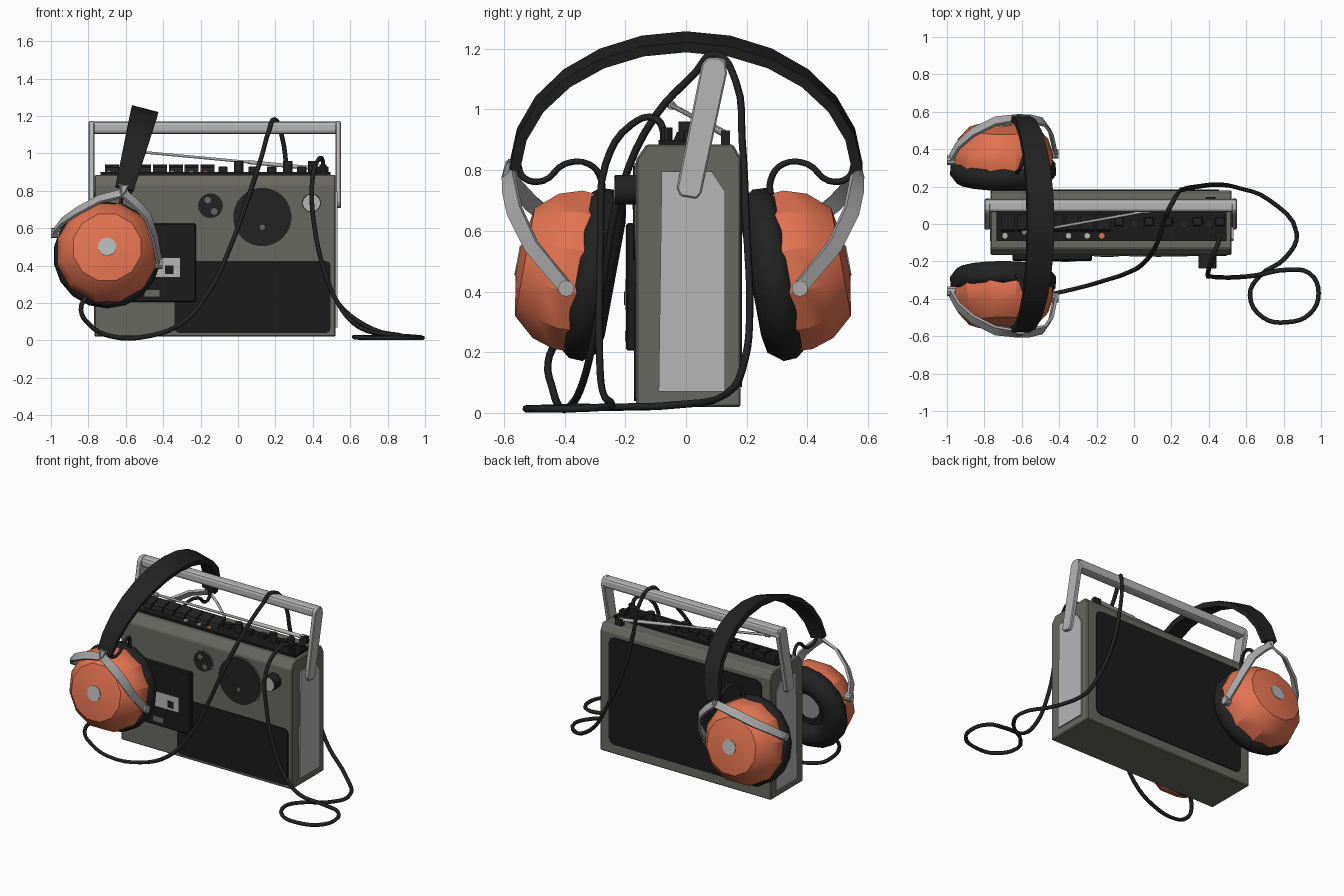
import bpy, bmesh, math
from mathutils import Vector, Matrix

cube = bpy.data.objects.get("Cube")
if cube:
    bpy.data.objects.remove(cube, do_unlink=True)


def material(name, r, g, b):
    m = bpy.data.materials.new(name)
    m.use_nodes = True
    m.diffuse_color = (r, g, b, 1)
    m.node_tree.nodes["Principled BSDF"].inputs["Base Color"].default_value = (r, g, b, 1)
    return m


CASE = material("olive grey", .14, .14, .12)
BLACK = material("soft black", .016, .016, .016)
DARK = material("panel black", .011, .011, .011)
SILVER = material("light grey", .47, .47, .47)
STEEL = material("yoke grey", .4, .4, .4)
ORANGE = material("orange", .76, .17, .08)


def finish(name, bm, mat, smooth=None, bevel=0):
    bmesh.ops.recalc_face_normals(bm, faces=bm.faces)
    me = bpy.data.meshes.new(name)
    bm.to_mesh(me)
    bm.free()
    me.materials.append(mat)
    ob = bpy.data.objects.new(name, me)
    bpy.context.scene.collection.objects.link(ob)
    if bevel:
        mod = ob.modifiers.new("soft edges", "BEVEL")
        mod.width, mod.segments = bevel, 1
    if smooth:
        bpy.ops.object.select_all(action="DESELECT")
        ob.select_set(True)
        bpy.context.view_layer.objects.active = ob
        bpy.ops.object.shade_smooth_by_angle(angle=math.radians(smooth))
    return ob


def prism(name, pts, axis, lo, hi, mat, bevel=0):
    """Extrude a flat outline along x, y or z."""
    place = {"x": lambda p, d: (d, p[0], p[1]),
             "y": lambda p, d: (p[0], d, p[1]),
             "z": lambda p, d: (p[0], p[1], d)}[axis]
    bm = bmesh.new()
    a, b = ([bm.verts.new(place(p, d)) for p in pts] for d in (lo, hi))
    bm.faces.new(a)
    bm.faces.new(b)
    for i in range(len(pts)):
        j = (i + 1) % len(pts)
        bm.faces.new((a[i], a[j], b[j], b[i]))
    return finish(name, bm, mat, bevel=bevel)


def rect(u0, u1, v0, v1, r=0):
    """Rectangle outline, with rounded corners when r is given."""
    if not r:
        return [(u0, v0), (u1, v0), (u1, v1), (u0, v1)]
    out = []
    corners = ((u1 - r, v1 - r), (u0 + r, v1 - r), (u0 + r, v0 + r), (u1 - r, v0 + r))
    for q, (cu, cv) in enumerate(corners):
        for k in range(3):
            t = (q + k / 2) * math.pi / 2
            out.append((cu + r * math.cos(t), cv + r * math.sin(t)))
    return out


def lathe(name, profile, centre, axis, mat, sides=12, smooth=35):
    """Revolve (radius, height) pairs about an axis."""
    bm = bmesh.new()
    rings = []
    for r, h in profile:
        rings.append([bm.verts.new((r * math.cos(t), r * math.sin(t), h))
                      for t in (math.tau * (i + .5) / sides for i in range(sides))])
    for a, b in zip(rings, rings[1:]):
        for i in range(sides):
            j = (i + 1) % sides
            bm.faces.new((a[i], a[j], b[j], b[i]))
    bm.faces.new(rings[0])
    bm.faces.new(rings[-1])
    rot = Vector(axis).to_track_quat("Z", "Y").to_matrix().to_4x4()
    bm.transform(Matrix.Translation(centre) @ rot)
    return finish(name, bm, mat, smooth)


def disc(name, r, centre, axis, depth, mat, sides=20):
    return lathe(name, [(r, 0), (r, depth)], centre, axis, mat, sides)


def strap(name, path, hub, widths, thick, mat):
    """Flat band along a path, its broad side facing away from the hub."""
    path = [Vector(p) for p in path]
    bm = bmesh.new()
    rings = []
    for i, p in enumerate(path):
        tangent = (path[min(i + 1, len(path) - 1)] - path[max(i - 1, 0)]).normalized()
        side = tangent.cross(p - Vector(hub)).normalized()
        out = side.cross(tangent) * thick / 2
        side *= widths[i] / 2
        rings.append([bm.verts.new(p + v) for v in (side + out, out - side, -side - out, side - out)])
    for a, b in zip(rings, rings[1:]):
        for i in range(4):
            j = (i + 1) % 4
            bm.faces.new((a[i], a[j], b[j], b[i]))
    bm.faces.new(rings[0])
    bm.faces.new(rings[-1])
    return finish(name, bm, mat, 35)


def cable(name, pts, r, mat):
    cu = bpy.data.curves.new(name, "CURVE")
    cu.dimensions = "3D"
    cu.bevel_depth, cu.bevel_resolution, cu.resolution_u = r, 1, 4
    cu.use_fill_caps = True
    sp = cu.splines.new("BEZIER")
    sp.bezier_points.add(len(pts) - 1)
    for bp, p in zip(sp.bezier_points, pts):
        bp.co = p
        bp.handle_left_type = bp.handle_right_type = "AUTO"
    cu.materials.append(mat)
    ob = bpy.data.objects.new(name, cu)
    bpy.context.scene.collection.objects.link(ob)


# Player case and its panels
prism("case", [(-.165, .02), (.18, .02), (.18, .84), (.155, .885), (-.13, .885), (-.165, .835)],
      "x", -.767, .522, CASE, .006)
prism("speaker_grille", rect(-.34, .495, .04, .425, .025), "y", -.171, -.16, DARK)
prism("back_panel", rect(-.7, .455, .085, .815, .04), "y", .175, .185, DARK)
for s, x in ((-1, -.767), (1, .522)):
    prism("side_panel", [(-.09, .07), (.128, .07), (.128, .73), (.085, .795), (-.08, .795)],
          "x", x - .004, x + .004 + s * .005, SILVER)

# Tape door with window
prism("tape_door", rect(-.65, -.225, .205, .625), "y", -.197, -.15, DARK, .006)
prism("tape_window", rect(-.52, -.31, .34, .44), "y", -.201, -.196, SILVER)
prism("tape_hub_window", rect(-.39, -.345, .355, .4), "y", -.204, -.2, DARK)
prism("tape_label", rect(-.5, -.42, .235, .27), "y", -.201, -.196, CASE)

# Dials and knob on the front
front = (0, -1, 0)
for label, x, z, r in (("speaker_dial", .13, .66, .165), ("meter", -.147, .72, .075)):
    disc(label + "_rim", r, (x, -.16, z), front, .01, CASE, 28)
    disc(label, r - .009, (x, -.16, z), front, .014, BLACK, 28)
disc("speaker_dial_dot", .014, (.13, -.17, .605), front, .007, CASE, 10)
for dx, dz in ((-.015, .03), (.02, -.03)):
    disc("meter_mark", .018, (-.147 + dx, -.17, .72 + dz), front, .006, CASE, 10)
disc("tuning_knob", .05, (.393, -.16, .735), front, .074, BLACK, 16)
disc("tuning_knob_face", .046, (.393, -.23, .735), front, .008, SILVER, 16)

# Control deck with keys, switches and knobs
prism("control_deck", rect(-.735, .495, -.09, .07), "z", .87, .9, DARK)
for i in range(7):
    x = -.71 + i * .085
    prism("key", [(-.045, .89), (.05, .89), (.05, .94), (-.03, .925)], "x", x, x + .075, BLACK)
for x in (-.08, .08, .18, .34, .46):
    prism("switch", rect(x - .025, x + .025, -.01, .035), "z", .89, .93, BLACK, .004)
for x in (.005, .267, .4):
    disc("deck_knob", .026, (x, 0, .89), (0, 0, 1), .07, BLACK, 12)
for x, mat in ((-.69, SILVER), (-.35, SILVER), (-.25, SILVER), (-.172, ORANGE)):
    disc("indicator", .015, (x, -.063, .9), (0, 0, 1), .008, mat, 10)

# Carry handle
arm = [(-.03, .74), (-.018, .715), (.035, .706), (.05, .725), (.135, 1.12), (.13, 1.155),
       (.11, 1.172), (.075, 1.172), (.052, 1.15)]
for x0, x1 in ((-.8, -.768), (.522, .55)):
    prism("handle_arm", arm, "x", x0, x1, SILVER, .005)
prism("handle_bar", rect(.063, .133, 1.105, 1.17, .018), "x", -.785, .535, SILVER)

# Antenna
root, tip = Vector((.41, .128, .92)), Vector((-.6, -.05, 1.015))
cable("antenna", [root, tip], .008, STEEL)
cable("antenna_sleeve", [root, root.lerp(tip, .35)], .012, SILVER)
disc("antenna_tip", .014, tip, root - tip, .03, SILVER, 10)
prism("antenna_base", rect(.385, .435, .115, .145), "z", .87, .93, BLACK)

# Headband, leaning to the side
N = 12
band = []
for i in range(N + 1):
    t = math.radians(-88 + 176 * i / N)
    z = .795 + .428 * math.cos(t)
    band.append((-.61 + (z - .8) * .26, .565 * math.sin(t), z))
strap("headband", band, (-.636, 0, .7),
      [.1 + .045 * math.sin(math.pi * i / N) for i in range(N + 1)], .034, BLACK)

# Ear cups, pads, yokes and leads, one set on each side
long_arm = [(-.61, .57, .83), (-.625, .575, .785), (-.74, .56, .755), (-.86, .5, .69),
            (-.94, .43, .635), (-.985, .35, .575)]
short_arm = [(-.61, .57, .83), (-.61, .575, .785), (-.55, .57, .735), (-.485, .555, .665),
             (-.445, .5, .55), (-.42, .385, .41)]
lead = [(-.6, .555, .82), (-.59, .535, .775), (-.58, .47, .765), (-.58, .4, .82),
        (-.6, .32, .82), (-.62, .28, .77), (-.63, .28, .7)]
for s, y, label in ((-1, -.3, "front"), (1, .28, "rear")):
    c, ax = Vector((-.7, y, .455)), Vector((0, s * .98, .18)).normalized()
    lathe(label + "_ear_cup", [(.27, .03), (.275, .09), (.25, .165), (.187, .235), (.05, .257)],
          c, ax, ORANGE, 12, 25)
    disc(label + "_cup_badge", .05, c + ax * .254, ax, .007, SILVER, 10)
    lathe(label + "_ear_pad", [(.14, .02), (.145, -.04), (.19, -.068), (.25, -.058),
                               (.287, -.01), (.285, .035), (.265, .06)], c, ax, BLACK, 18, 60)
    disc(label + "_ear_mesh", .09, c + ax * .016, -ax, .004, STEEL, 12)
    for part, arm_path in (("long", long_arm), ("short", short_arm)):
        pts = [(px, s * py + (y - s * .29), pz) for px, py, pz in arm_path]
        strap(label + "_yoke_" + part, pts, c, [.045, .05, .055, .055, .05, .045], .016, STEEL)
        end = Vector(pts[-1])
        turn = Vector((end.x - c.x, 0, 0)).normalized()
        disc(label + "_yoke_pivot", .027, end - turn * .03, turn, .045, STEEL, 10)
    cable(label + "_lead", [(px, s * py, pz) for px, py, pz in lead], .011, BLACK)

# Long cable: front cup, over the handle, behind the case, floor loop, jack
cable("long_cable", [
    (-.8, -.42, .25), (-.84, -.455, .165), (-.79, -.44, .08), (-.69, -.42, .025),
    (-.47, -.38, .025), (-.29, -.34, .1), (-.15, -.3, .27), (-.045, -.265, .49),
    (.05, -.21, .75), (.125, -.1, .98), (.165, .03, 1.12), (.195, .095, 1.183),
    (.235, .165, 1.09), (.265, .185, .9), (.34, .2, .6), (.46, .21, .33),
    (.55, .195, .18), (.72, .13, .06), (.87, -.05, .025), (.81, -.18, .02),
    (.67, -.28, .018), (.62, -.38, .018), (.69, -.5, .014), (.82, -.525, .014),
    (.94, -.48, .014), (.987, -.37, .014), (.94, -.265, .02), (.82, -.245, .03),
    (.65, -.275, .07), (.54, -.285, .19), (.46, -.285, .38), (.41, -.28, .6),
    (.395, -.265, .82), (.42, -.18, .95), (.45, -.1, .97), (.455, -.065, .9)], .0125, BLACK)
disc("cable_jack", .02, (.455, -.065, .88), (0, 0, 1), .06, BLACK, 10)
disc("cup_cable_plug", .022, (-.79, -.4, .29), (-.1, -.3, -1), .06, BLACK, 10)
